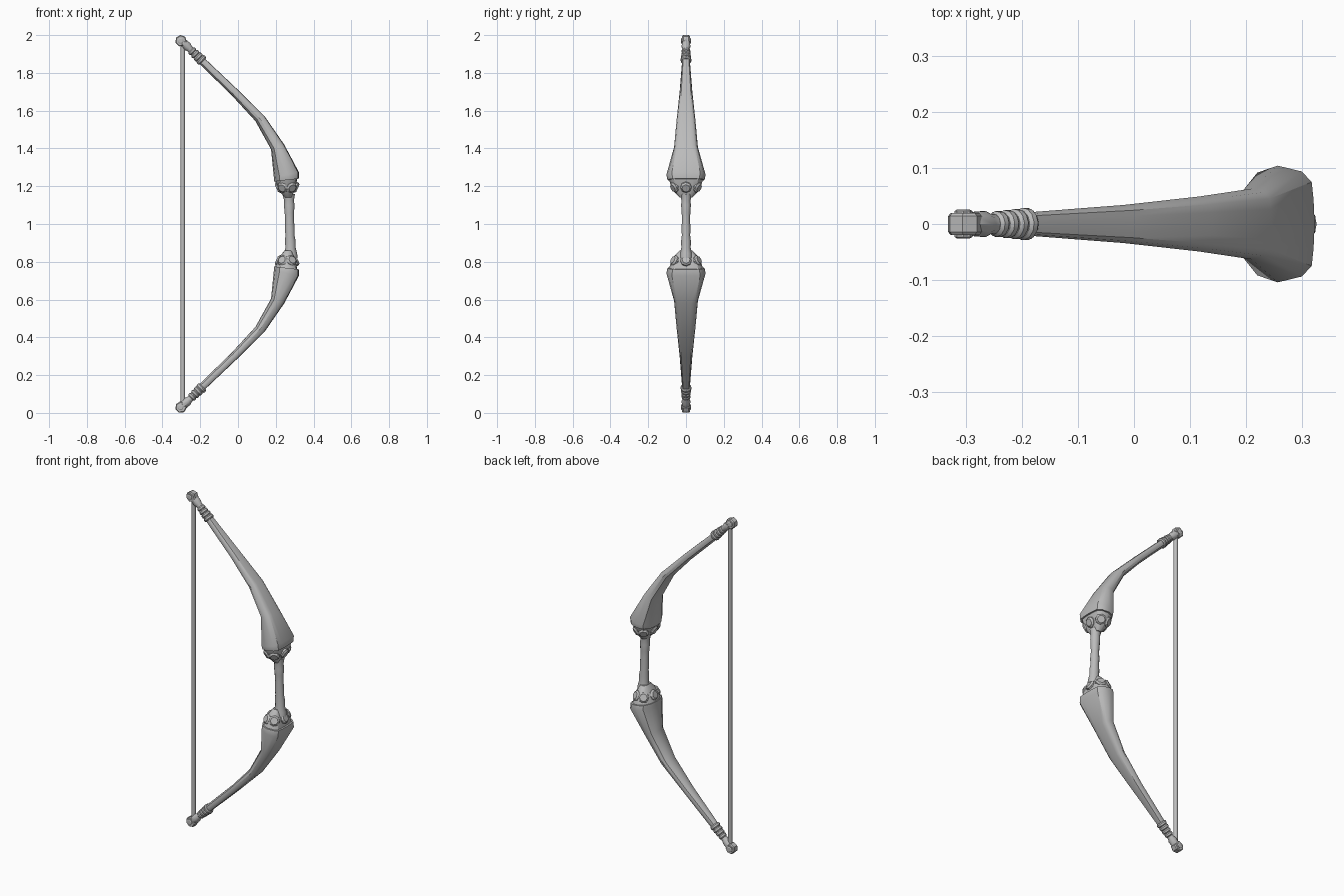
import bpy, bmesh, math
from mathutils import Vector

cube = bpy.data.objects.get("Cube")
if cube:
    bpy.data.objects.remove(cube)

grey = bpy.data.materials.new("plain grey")
grey.use_nodes = True
grey.diffuse_color = (0.5, 0.5, 0.5, 1)
grey.node_tree.nodes["Principled BSDF"].inputs["Base Color"].default_value = (0.5, 0.5, 0.5, 1)


def loft(name, rings, angle=35):
    """Skin a list of equal-length point rings and cap both ends."""
    bm = bmesh.new()
    rows = [[bm.verts.new(p) for p in ring] for ring in rings]
    n = len(rows[0])
    for a, b in zip(rows, rows[1:]):
        for i in range(n):
            j = (i + 1) % n
            bm.faces.new((a[i], a[j], b[j], b[i]))
    bm.faces.new(rows[0])
    bm.faces.new(rows[-1])
    bmesh.ops.recalc_face_normals(bm, faces=bm.faces)
    mesh = bpy.data.meshes.new(name)
    bm.to_mesh(mesh)
    bm.free()
    mesh.materials.append(grey)
    obj = bpy.data.objects.new(name, mesh)
    bpy.context.collection.objects.link(obj)
    bpy.ops.object.select_all(action='DESELECT')
    obj.select_set(True)
    bpy.context.view_layer.objects.active = obj
    bpy.ops.object.shade_smooth_by_angle(angle=math.radians(angle))
    return obj


def lathe(name, origin, axis, profile, sides, angle=35):
    """Turn (distance, radius) pairs around an axis."""
    axis = Vector(axis).normalized()
    u = axis.orthogonal().normalized()
    v = axis.cross(u)
    turns = [2 * math.pi * i / sides for i in range(sides)]
    return loft(name, [[Vector(origin) + axis * d + (u * math.cos(t) + v * math.sin(t)) * r
                        for t in turns] for d, r in profile], angle)


# Half cross-section: broad outer face, rounder inner face
HALF = [(1, 0), (0.97, 0.42), (0.92, 0.72), (0.65, 0.9), (0, 1), (-0.55, 0.88), (-0.9, 0.5), (-1, 0)]
SECTION = HALF + [(a, -b) for a, b in HALF[-2:0:-1]]


def section(xo, zo, xi, zi, depth):
    """Ring spanning an outer and an inner edge point."""
    outer, inner = Vector((xo, 0, zo)), Vector((xi, 0, zi))
    mid, half = (outer + inner) / 2, (outer - inner) / 2
    return [mid + half * a + Vector((0, depth * b, 0)) for a, b in SECTION]


LIMB = [(-0.185, 1.885, -0.212, 1.855, 0.02), (0.0, 1.71, -0.035, 1.683, 0.034),
        (0.14, 1.572, 0.092, 1.545, 0.049), (0.245, 1.42, 0.175, 1.395, 0.063),
        (0.322, 1.275, 0.19, 1.245, 0.104), (0.322, 1.24, 0.192, 1.225, 0.098)]
CAP = [(0.314, 1.245, 0.196, 1.23, 0.09), (0.305, 1.19, 0.215, 1.18, 0.075),
       (0.284, 1.14, 0.246, 1.14, 0.034)]


def side(label, s):
    """One half of the bow; s = 1 above the grip, -1 below."""
    def flip(p):
        return Vector((p[0], p[1], 1 + s * (p[2] - 1)))

    def way(d):
        return (d[0], d[1], s * d[2])

    loft(label + "_limb", [[flip(p) for p in section(*r)] for r in LIMB])
    loft(label + "_limb_cap", [[flip(p) for p in section(*r)] for r in CAP])

    # Studs around the cap
    for k in range(6):
        c, n = math.cos(k * math.pi / 3), math.sin(k * math.pi / 3)
        lathe(f"{label}_stud_{k + 1}", flip((0.26 + 0.043 * c, 0.068 * n, 1.195)),
              way((c, n, -0.45)), [(-0.02, 0.03), (0.006, 0.03), (0.015, 0.021)], 8, 25)

    # Wrapped binding: a row of rounded bands
    bands = [(0, 0.012)]
    for k in range(4):
        d, r = k * 0.022, 0.023 + 0.002 * k
        bands += [(d, r - 0.005), (d + 0.006, r), (d + 0.016, r), (d + 0.022, r - 0.005)]
    lathe(label + "_binding", flip((-0.25, 0, 1.922)), way((0.72, 0, -0.69)),
          bands + [(0.09, 0.012)], 12)

    # Neck, nock and side pins at the tip
    lathe(label + "_neck", flip((-0.29, 0, 1.96)), way((0.72, 0, -0.69)),
          [(0, 0.022), (0.03, 0.024), (0.045, 0.018), (0.065, 0.018)], 10)
    lathe(label + "_nock", flip((-0.302, -0.02, 1.97)), (0, 1, 0),
          [(0, 0.026), (0.006, 0.031), (0.034, 0.031), (0.04, 0.026)], 7, 25)
    for y in (-1, 1):
        lathe(label + ("_front_pin" if y < 0 else "_back_pin"),
              flip((-0.304, 0.018 * y, 1.97)), (0, y, 0),
              [(0, 0.016), (0.005, 0.016), (0.008, 0.011)], 8, 25)


side("upper", 1)
side("lower", -1)

# Grip with worn swellings
GRIP = [(0.82, 0.279, 0.037), (0.845, 0.279, 0.034), (0.875, 0.278, 0.027), (0.91, 0.277, 0.028),
        (0.94, 0.275, 0.024), (0.98, 0.274, 0.026), (1.02, 0.273, 0.023), (1.06, 0.272, 0.025),
        (1.1, 0.271, 0.028), (1.125, 0.27, 0.026), (1.16, 0.268, 0.034)]
loft("grip", [[Vector((x + r * math.cos(t), 0.92 * r * math.sin(t), z))
               for t in [math.pi * i / 6 for i in range(12)]] for z, x, r in GRIP])

# Bowstring
lathe("string", (-0.292, 0, 0.045), (0, 0, 1), [(0, 0.0125), (1.91, 0.0125)], 8, 50)
